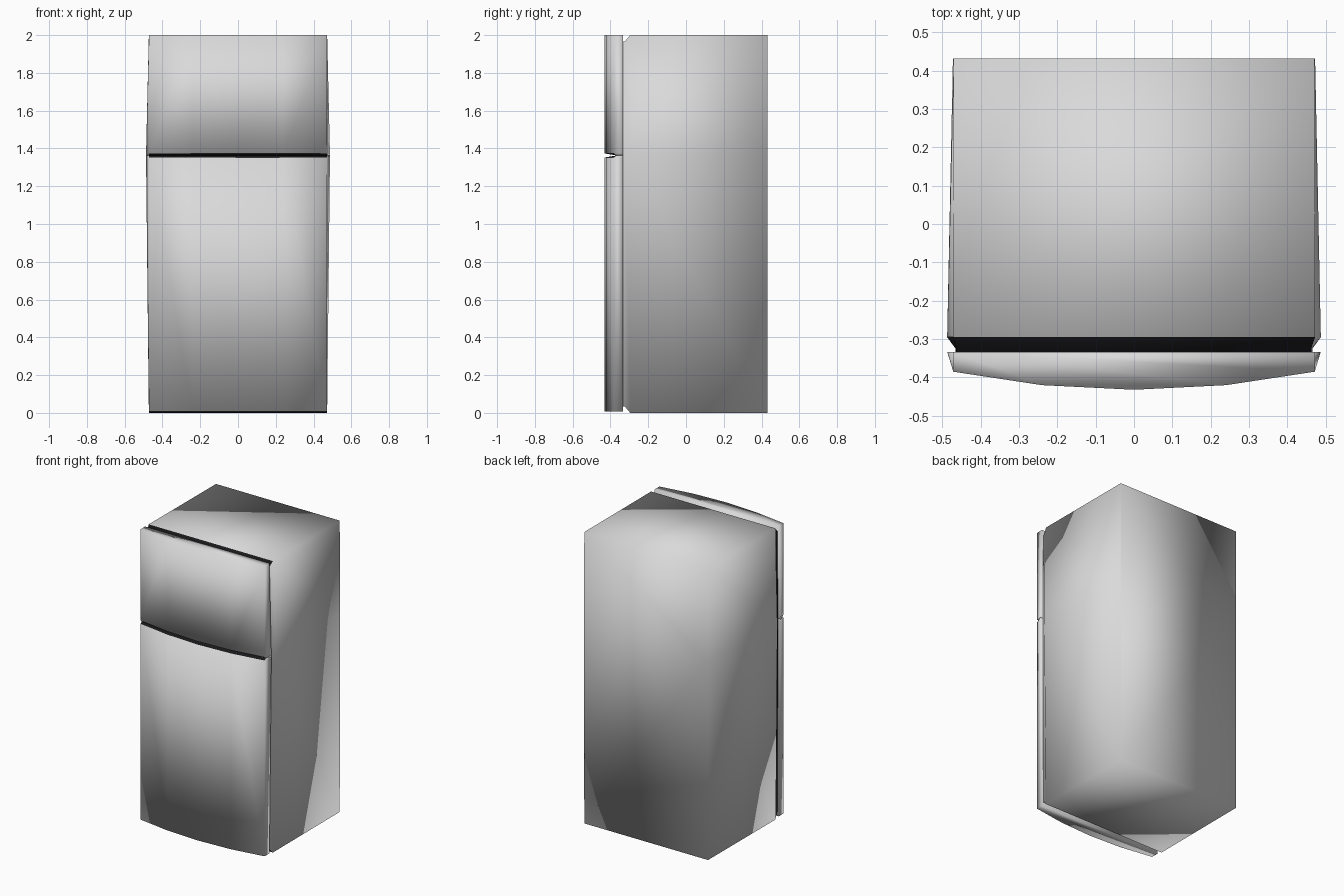
import bpy, bmesh

if "Cube" in bpy.data.objects:
    bpy.data.objects.remove(bpy.data.objects["Cube"])


def material(name, rgb):
    m = bpy.data.materials.new(name)
    m.diffuse_color = (*rgb, 1)
    m.use_nodes = True
    m.node_tree.nodes["Principled BSDF"].inputs["Base Color"].default_value = m.diffuse_color
    return m


ENAMEL = material("light_grey_enamel", (0.7, 0.7, 0.7))
SEAL = material("black_seal", (0.01, 0.009, 0.011))


def loft(name, rings, is_dark):
    """Skin closed rings of equal length, cap both ends, darken chosen faces."""
    bm = bmesh.new()
    rows = [[bm.verts.new(p) for p in ring] for ring in rings]
    n = len(rows[0])
    for i in range(len(rows) - 1):
        for j in range(n):
            k = (j + 1) % n
            f = bm.faces.new((rows[i][j], rows[i][k], rows[i + 1][k], rows[i + 1][j]))
            f.material_index = int(is_dark(i, j))
    for i in (0, len(rows) - 1):
        f = bm.faces.new(rows[i])
        f.material_index = int(is_dark(i, -1))
    bmesh.ops.recalc_face_normals(bm, faces=bm.faces)
    for f in bm.faces:
        f.smooth = True
    me = bpy.data.meshes.new(name)
    bm.to_mesh(me)
    bm.free()
    me.materials.append(ENAMEL)
    me.materials.append(SEAL)
    ob = bpy.data.objects.new(name, me)
    bpy.context.collection.objects.link(ob)
    return ob


SPLIT = 1.3625   # height of the gap between the doors


# Cabinet: hexagonal sections running from back to front, sides bulge at the split
def section(y, w_end, w_mid, lo, hi):
    return [(-w_end, y, lo), (w_end, y, lo), (w_mid, y, SPLIT),
            (w_end, y, hi), (-w_end, y, hi), (-w_mid, y, SPLIT)]


loft("cabinet",
     [section(0.432, 0.47, 0.472, 0, 2),
      section(-0.295, 0.472, 0.487, 0, 2),
      section(-0.325, 0.462, 0.465, 0.035, 1.965),
      section(-0.345, 0.462, 0.465, 0.035, 1.965)],
     # dark chamfer round the door, except on the right (hinge) side
     lambda i, j: i >= 1 and j not in (1, 2))


# Doors: bowed plan outlines stacked by height
def outline(z, recess=False):
    t = z / SPLIT if z < SPLIT else (2 - z) / (2 - SPLIT)
    w = 0.472 + 0.015 * t
    half = [(w, -0.333), (0.471, -0.385), (0.24, -0.42)]
    pts = half + [(0, -0.432)] + [(-x, y) for x, y in reversed(half)]
    if recess:
        pts = [(x, max(y, -0.37)) for x, y in pts]
    return [(x, y, z) for x, y in pts]


def gap_lip(i, j):
    return i == 1 and 1 <= j <= 4


loft("lower_door",
     [outline(0.008), outline(1.352), outline(SPLIT - 0.0005, True)], gap_lip)
loft("upper_door",
     [outline(2.0), outline(1.374), outline(SPLIT + 0.0005, True)], gap_lip)
